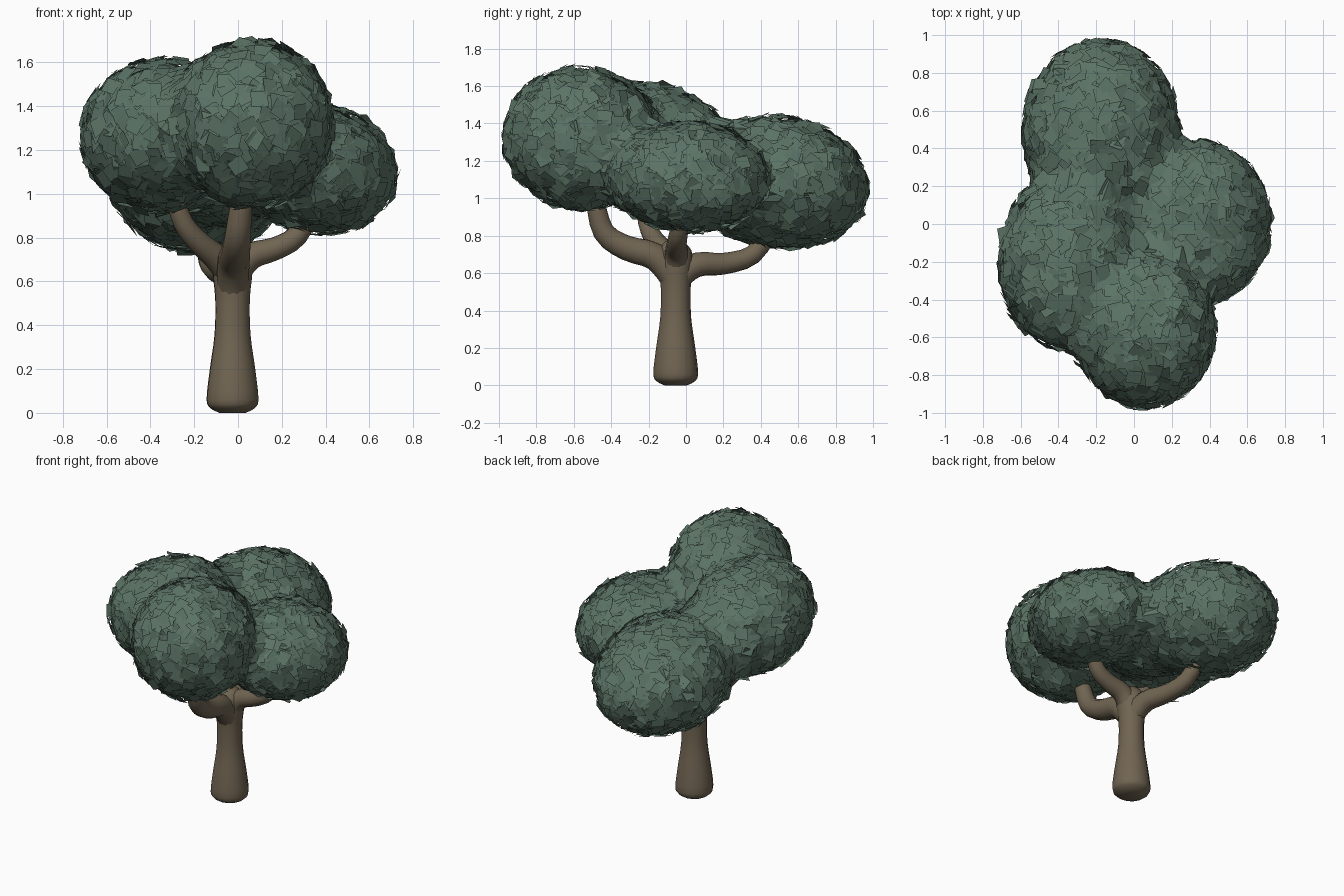
import bpy, bmesh, math, random
from mathutils import Vector, Matrix

if "Cube" in bpy.data.objects:
    bpy.data.objects.remove(bpy.data.objects["Cube"])

random.seed(4)


def material(name, rgb):
    m = bpy.data.materials.new(name)
    m.diffuse_color = (*rgb, 1)
    m.use_nodes = True
    m.node_tree.nodes["Principled BSDF"].inputs["Base Color"].default_value = m.diffuse_color
    return m


BARK = material("brown bark", (0.165, 0.130, 0.085))
LEAF = material("muted green leaves", (0.105, 0.172, 0.130))


def finish(bm, name, mat, smooth=False):
    me = bpy.data.meshes.new(name)
    bm.to_mesh(me)
    bm.free()
    me.materials.append(mat)
    for p in me.polygons:
        p.use_smooth = smooth
    ob = bpy.data.objects.new(name, me)
    bpy.context.collection.objects.link(ob)
    return ob


def spline(pts, steps):
    """Catmull-Rom through (x, y, z, radius) points."""
    p = [Vector(q) for q in pts]
    p = [2 * p[0] - p[1]] + p + [2 * p[-1] - p[-2]]
    out = []
    for i in range(1, len(p) - 2):
        a, b, c, d = p[i - 1:i + 3]
        for s in range(steps):
            t = s / steps
            out.append(0.5 * (2 * b + (c - a) * t + (2 * a - 5 * b + 4 * c - d) * t * t
                              + (3 * b - a - 3 * c + d) * t ** 3))
    return out + [p[-2]]


def tube(name, pts, sides=12, steps=3):
    path = spline(pts, steps)
    bm = bmesh.new()
    rings = []
    side = Vector((1, 0.3, 0))
    for i, q in enumerate(path):
        d = (path[min(i + 1, len(path) - 1)] - path[max(i - 1, 0)]).to_3d().normalized()
        side = (side - d * side.dot(d)).normalized()
        other = d.cross(side)
        rings.append([bm.verts.new(q.to_3d() + q.w * (math.cos(a) * side + math.sin(a) * other))
                      for a in (k * math.tau / sides for k in range(sides))])
    for r, s in zip(rings, rings[1:]):
        for k in range(sides):
            j = (k + 1) % sides
            bm.faces.new((r[k], r[j], s[j], s[k]))
    bm.faces.new(rings[0][::-1])
    bm.faces.new(rings[-1])
    return finish(bm, name, BARK, True)


# Trunk with a rounded, flared foot
tube("trunk", [(-.025, -.055, 0, .06), (-.025, -.055, .02, .1), (-.025, -.055, .06, .12),
               (-.025, -.055, .2, .105), (-.025, -.055, .36, .083), (-.025, -.055, .52, .08),
               (-.025, -.055, .64, .092), (-.025, -.06, .72, .088), (-.025, -.06, .77, .05)], 14)

# Four branches, rising inside the trunk then curving up into their leaf clumps
tube("right_branch", [(-.025, -.055, .5, .05), (-.01, -.055, .63, .066), (.06, -.05, .715, .062),
                      (.17, -.05, .75, .054), (.27, -.04, .81, .05), (.34, -.01, .95, .044)])
tube("back_branch", [(-.025, -.055, .46, .05), (-.025, -.04, .57, .068), (-.05, .06, .645, .066),
                     (-.09, .2, .65, .058), (-.13, .36, .70, .052), (-.16, .47, .86, .045)])
tube("front_branch", [(-.025, -.055, .46, .05), (-.025, -.075, .58, .072), (-.02, -.17, .69, .075),
                      (-.01, -.32, .735, .068), (0, -.44, .82, .06), (.02, -.49, 1.0, .05)])
tube("left_branch", [(-.025, -.055, .5, .05), (-.04, -.06, .63, .066), (-.1, -.11, .71, .06),
                     (-.18, -.17, .78, .052), (-.25, -.21, .87, .047), (-.30, -.23, 1.02, .042)])

# Leaf clumps: name, centre, radii, tilt about x, tilt about y (degrees)
CLUMPS = [
    ("back", (-.175, .49, 1.085), (.415, .49, .355), -8, 0),
    ("left", (-.345, -.20, 1.265), (.375, .47, .35), -10, 0),
    ("right", (.355, .01, 1.115), (.37, .43, .295), -4, 10),
    ("front", (.06, -.56, 1.32), (.375, .42, .385), -5, 0),
    ("middle", (-.06, .05, 1.09), (.24, .33, .22), -10, 0),
]


def frame(c):
    rot = Matrix.Rotation(math.radians(c[3]), 4, 'X') @ Matrix.Rotation(math.radians(c[4]), 4, 'Y')
    return Matrix.Translation(c[1]) @ rot @ Matrix.Diagonal((*c[2], 1))


FRAMES = [frame(c) for c in CLUMPS]
INVERSE = [f.inverted() for f in FRAMES]


def weights(p):
    return [math.exp(-5 * ((m @ p).length_squared - 1)) for m in INVERSE]


def surface(f, unit):
    """Distance factor at which the blended clump field drops to 1."""
    lo, hi = 1.0, 1.3
    if sum(weights(f @ (unit * hi))) > 1:
        return hi
    for _ in range(10):
        mid = (lo + hi) / 2
        lo, hi = (mid, hi) if sum(weights(f @ (unit * mid))) > 1 else (lo, mid)
    return lo


def outward(p, e=.01):
    g = [sum(weights(p - e * a)) - sum(weights(p + e * a)) for a in Matrix.Identity(3)]
    return Vector(g).normalized()


N = 800
for ci, (c, f) in enumerate(zip(CLUMPS, FRAMES)):
    # Solid heart of the clump
    bm = bmesh.new()
    bmesh.ops.create_icosphere(bm, subdivisions=3, radius=1)
    for v in bm.verts:
        u = v.co.normalized()
        v.co = f @ (u * surface(f, u) * .92)
    finish(bm, c[0] + "_clump_core", LEAF)

    # Loose four-sided leaves scattered over the blended surface
    bm = bmesh.new()
    for i in range(N):
        z = 1 - 2 * (i + .5) / N
        a = i * 2.399963 + random.uniform(-.08, .08)
        r = math.sqrt(1 - z * z)
        unit = Vector((r * math.cos(a), r * math.sin(a), z))
        t = surface(f, unit)
        pos = f @ (unit * t)
        w = weights(pos)
        if t > 1.29 or w[ci] < max(w) - .05:
            continue
        n = outward(pos)
        pos -= n * random.uniform(-.005, .02)
        n = (n + Vector([random.gauss(0, .15) for _ in range(3)])).normalized()
        u = n.orthogonal().normalized()
        u = Matrix.Rotation(random.uniform(0, math.tau), 3, n) @ u
        v = n.cross(u)
        corners = []
        for sx, sy in ((-1, -1), (1, -1), (1, 1), (-1, 1)):
            w, h = random.uniform(.03, .046), random.uniform(.03, .046)
            corners.append(bm.verts.new(pos + u * sx * w + v * sy * h))
        bm.faces.new(corners)
    finish(bm, c[0] + "_clump_leaves", LEAF)
